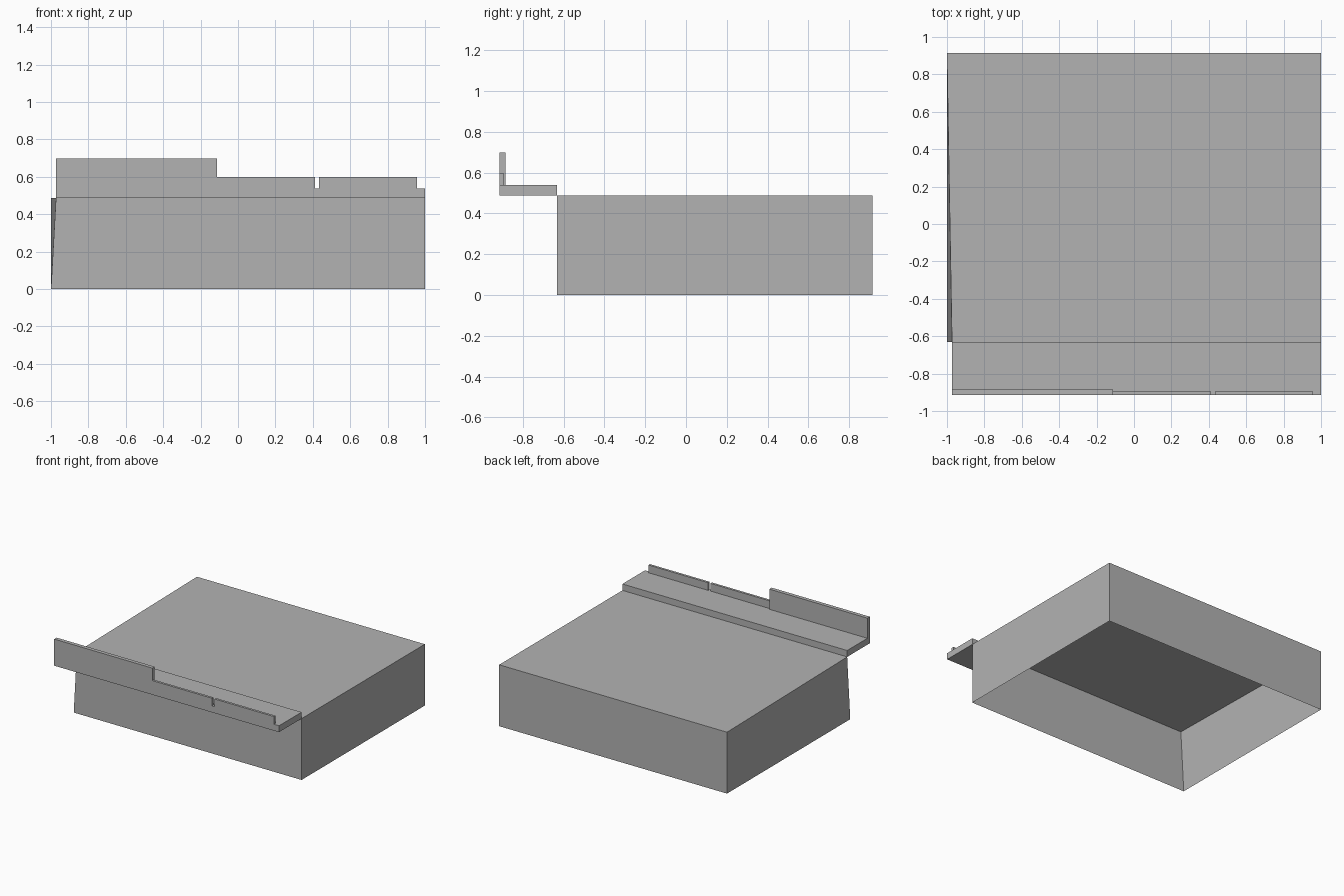
import bpy
import bmesh
from mathutils import Vector

cube = bpy.data.objects.get("Cube")
if cube:
    bpy.data.objects.remove(cube, do_unlink=True)

grey = bpy.data.materials.new("plain grey")
grey.use_nodes = True
colour = (0.45, 0.45, 0.45, 1)
grey.diffuse_color = colour
grey.node_tree.nodes["Principled BSDF"].inputs["Base Color"].default_value = colour

LEFT, RIGHT = -0.973, 1.0
FRONT, WALL, BACK = -0.914, -0.631, 0.914
ROOF, LEDGE = 0.487, 0.538


def finish(name, bm):
    mesh = bpy.data.meshes.new(name)
    bm.to_mesh(mesh)
    bm.free()
    mesh.materials.append(grey)
    obj = bpy.data.objects.new(name, mesh)
    bpy.context.collection.objects.link(obj)
    return obj


def block(low, high):
    """Box between two opposite corners."""
    low, high = Vector(low), Vector(high)
    bm = bmesh.new()
    bmesh.ops.create_cube(bm, size=1)
    bmesh.ops.scale(bm, vec=high - low, verts=bm.verts)
    bmesh.ops.translate(bm, vec=(low + high) / 2, verts=bm.verts)
    return bm


# Main shell: open underneath, with one upper front corner pulled inward
shell = block((-1, WALL, 0), (RIGHT, BACK, ROOF))
floor = [f for f in shell.faces if f.normal.z < -0.9]
bmesh.ops.delete(shell, geom=floor, context="FACES_ONLY")
for v in shell.verts:
    if v.co.x < 0 and v.co.y < 0 and v.co.z > ROOF / 2:
        v.co.x = LEFT
finish("main_shell", shell)

# Overhanging front ledge
finish("front_ledge", block((LEFT, FRONT, ROOF), (RIGHT, WALL, LEDGE)))

# Parapets along the ledge: start, end, depth, top
parapets = {
    "tall_parapet": (LEFT, -0.112, 0.03, 0.698),
    "middle_parapet": (-0.112, 0.412, 0.019, 0.599),
    "end_parapet": (0.433, 0.957, 0.019, 0.599),
}
for name, (start, end, depth, top) in parapets.items():
    finish(name, block((start, FRONT, LEDGE), (end, FRONT + depth, top)))
